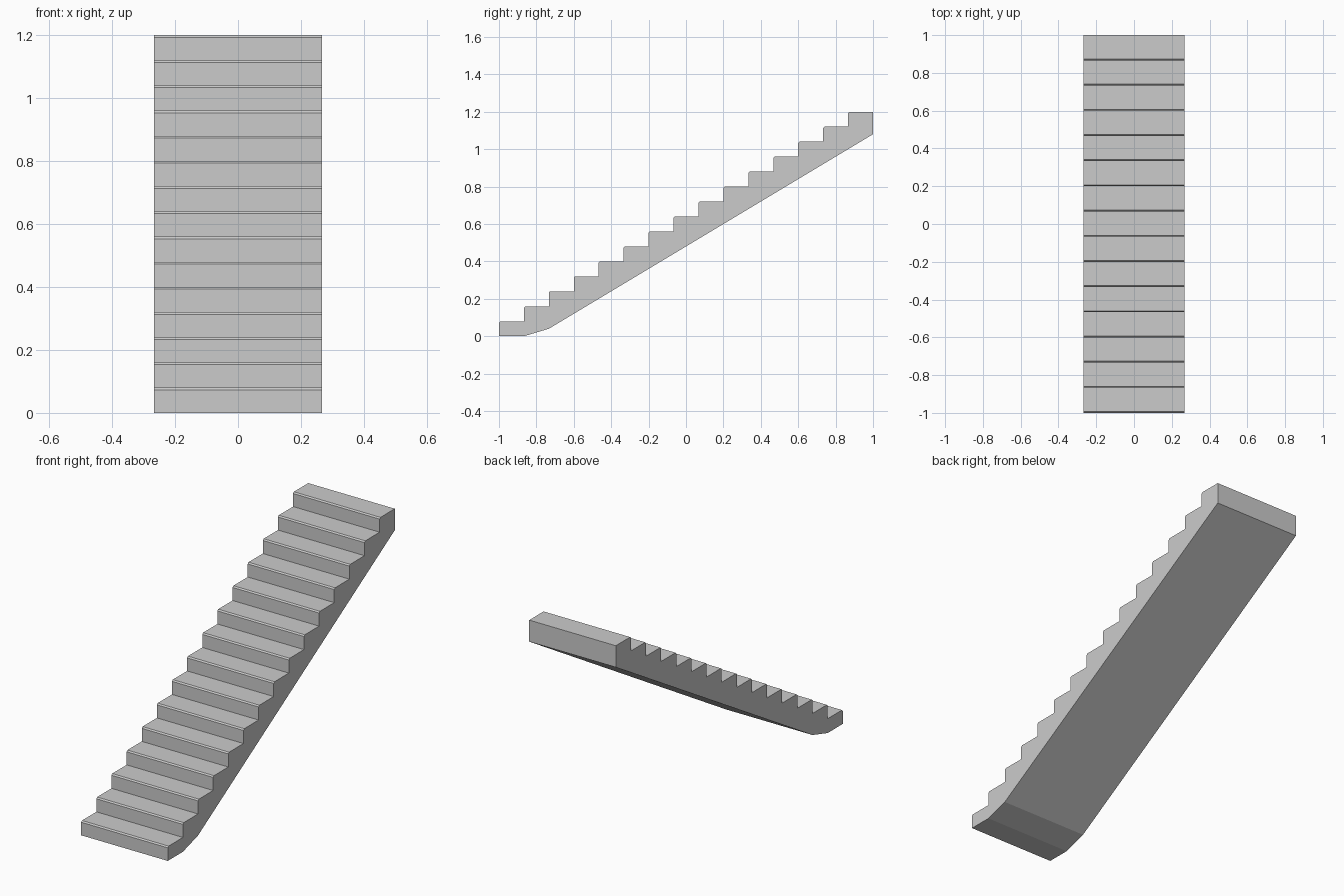
import bpy
import bmesh

STEPS = 15
RUN = 2 / STEPS
RISE = 0.08
HALF_WIDTH = 0.267
NOSE = 0.007

cube = bpy.data.objects.get("Cube")
if cube:
    bpy.data.objects.remove(cube, do_unlink=True)


def make_material(name, colour):
    mat = bpy.data.materials.new(name)
    mat.use_nodes = True
    mat.diffuse_color = colour
    mat.node_tree.nodes["Principled BSDF"].inputs["Base Color"].default_value = colour
    return mat


# Side profile: sloped underside, then steps with chamfered nosings
profile = [(-1 + 2 * RUN, RISE / 2), (-1 + RUN, 0), (-1, 0)]
for i in range(STEPS):
    y, z = -1 + i * RUN, (i + 1) * RISE
    if i:
        profile.append((y, z - RISE))
    profile += [(y, z - NOSE), (y + NOSE, z)]
profile += [(1, STEPS * RISE), (1, (STEPS - 1.5) * RISE)]

# Extrude the profile across the width of the flight
bm = bmesh.new()
side = bm.faces.new([bm.verts.new((-HALF_WIDTH, y, z)) for y, z in profile])
extruded = bmesh.ops.extrude_face_region(bm, geom=[side], use_keep_orig=True)
moved = [v for v in extruded["geom"] if isinstance(v, bmesh.types.BMVert)]
bmesh.ops.translate(bm, verts=moved, vec=(2 * HALF_WIDTH, 0, 0))
bmesh.ops.recalc_face_normals(bm, faces=bm.faces[:])

mesh = bpy.data.meshes.new("stair_flight")
bm.to_mesh(mesh)
bm.free()
mesh.materials.append(make_material("light grey concrete", (0.6, 0.6, 0.6, 1)))
stairs = bpy.data.objects.new("stair_flight", mesh)
bpy.context.collection.objects.link(stairs)
